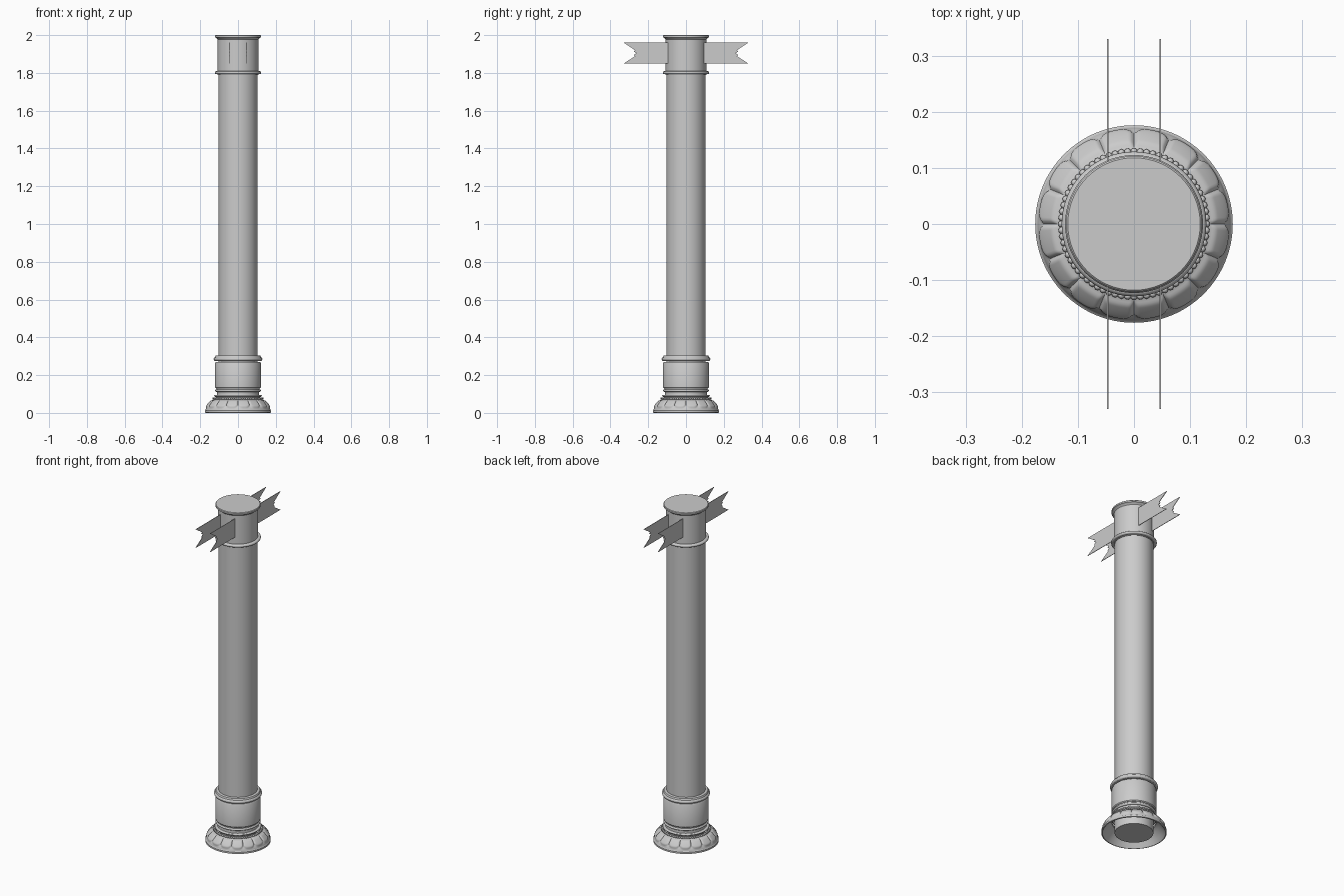
import bpy, bmesh, math
from mathutils import Vector

if "Cube" in bpy.data.objects:
    bpy.data.objects.remove(bpy.data.objects["Cube"])

stone = bpy.data.materials.new("pale grey stone")
stone.use_nodes = True
COLOR = (0.6, 0.6, 0.6, 1)
stone.diffuse_color = COLOR
stone.node_tree.nodes["Principled BSDF"].inputs["Base Color"].default_value = COLOR


def finish(name, bm, smooth=True, angle=35):
    bmesh.ops.recalc_face_normals(bm, faces=bm.faces)
    mesh = bpy.data.meshes.new(name)
    bm.to_mesh(mesh)
    bm.free()
    mesh.materials.append(stone)
    obj = bpy.data.objects.new(name, mesh)
    bpy.context.collection.objects.link(obj)
    if smooth:
        bpy.ops.object.select_all(action="DESELECT")
        obj.select_set(True)
        bpy.context.view_layer.objects.active = obj
        bpy.ops.object.shade_smooth_by_angle(angle=math.radians(angle))
    return obj


def lathe(name, profile, segments=64, closed=False, shape=None, angle=35):
    """Turn (radius, z) points round z; shape(row, turn) may push the radius out."""
    bm = bmesh.new()
    rows = []
    for i, (r, z) in enumerate(profile):
        ring = []
        for s in range(segments):
            a = math.tau * s / segments
            push = shape(i, a) if shape else 0
            ring.append(bm.verts.new(((r + push) * math.cos(a), (r + push) * math.sin(a), z + push * 0.7)))
        rows.append(ring)
    pairs = list(zip(rows, rows[1:]))
    if closed:
        pairs.append((rows[-1], rows[0]))
    else:
        bm.faces.new(rows[0])
        bm.faces.new(rows[-1])
    for low, high in pairs:
        for s in range(segments):
            t = (s + 1) % segments
            bm.faces.new((low[s], low[t], high[t], high[s]))
    return finish(name, bm, angle=angle)


def collar(name, radius, z, height, inner=0.09):
    """Rounded moulding ring."""
    n = 8
    half = height / 2
    pts = [(inner, z - half)]
    for k in range(n + 1):
        a = -math.pi / 2 + math.pi * k / n
        pts.append((radius - half + half * math.cos(a), z + half * math.sin(a)))
    pts.append((inner, z + half))
    return lathe(name, pts, closed=True)


# Shaft, reaching down inside the hollow foot
lathe("shaft", [(0.104, 0), (0.104, 1.81)])

# Capital drum with its two mouldings
lathe("capital_drum", [(0.108, 1.79), (0.108, 1.99)])
lathe("capital_top", [(0.108, 1.978), (0.114, 1.985), (0.121, 1.988), (0.121, 1.997), (0.118, 2.0)])
collar("capital_lower_ring", 0.123, 1.801, 0.016)

# Pedestal drum and its stepped upper moulding
lathe("pedestal_drum", [(0.117, 0.13), (0.121, 0.135), (0.121, 0.263), (0.117, 0.27)])
collar("pedestal_upper_ring", 0.129, 0.285, 0.02)
lathe("pedestal_top_step", [(0.122, 0.275), (0.122, 0.295), (0.118, 0.303), (0.104, 0.305)])

# Stacked rings between the pedestal and the foot
collar("neck_upper_ring", 0.121, 0.118, 0.013)
lathe("neck", [(0.119, 0.08), (0.112, 0.09), (0.111, 0.105), (0.115, 0.125), (0.115, 0.135)])
collar("neck_lower_ring", 0.126, 0.09, 0.01)

# Flared foot with a ring of rounded petals, open underneath
PETALS = 16
STEPS = 20
outer = []
for k in range(STEPS + 1):
    t = k / STEPS
    outer.append((0.172 - 0.04 * t ** 1.35, 0.015 + 0.054 * t ** 0.85))
profile = [(0.170, 0), (0.176, 0.002), (0.176, 0.012)] + outer + [(0.118, 0.074), (0.118, 0.062), (0.135, 0.05), (0.155, 0.02)]


def petal(row, turn):
    t = (row - 3) / STEPS
    if not 0 < t < 1:
        return 0
    # Distance inside an outline that is round at the rim and straight at the top
    across = abs((turn * PETALS / math.tau) % 1 - 0.5) * 2
    rim = 0.12 + 0.32 * across ** 4
    inside = min((t - rim) * 5, (0.97 - across) * 5, (0.97 - t) * 5, 1)
    return 0.005 * math.sin(max(inside, 0) * math.pi / 2)


lathe("petal_foot", profile, segments=PETALS * 16, closed=True, shape=petal, angle=50)

# Beaded ring above the petals
bm = bmesh.new()
BEADS = 72
for i in range(BEADS):
    a = math.tau * i / BEADS
    made = bmesh.ops.create_uvsphere(bm, u_segments=8, v_segments=6, radius=0.0065)
    bmesh.ops.translate(bm, verts=made["verts"], vec=Vector((0.129 * math.cos(a), 0.129 * math.sin(a), 0.076)))
finish("bead_ring", bm, angle=60)

# Two thin boards with notched ends passing through the capital
end = [(0.33, 1.85), (0.27, 1.888), (0.276, 1.896), (0.262, 1.904), (0.276, 1.912), (0.27, 1.92), (0.33, 1.96)]
outline = end + [(-y, z) for y, z in reversed(end)]
for name, x in (("left_board", 0.047), ("right_board", -0.047)):
    bm = bmesh.new()
    face = bm.faces.new([bm.verts.new((x - 0.0015, y, z)) for y, z in outline])
    made = bmesh.ops.extrude_face_region(bm, geom=[face])
    moved = [v for v in made["geom"] if isinstance(v, bmesh.types.BMVert)]
    bmesh.ops.translate(bm, verts=moved, vec=(0.003, 0, 0))
    finish(name, bm, smooth=False)
